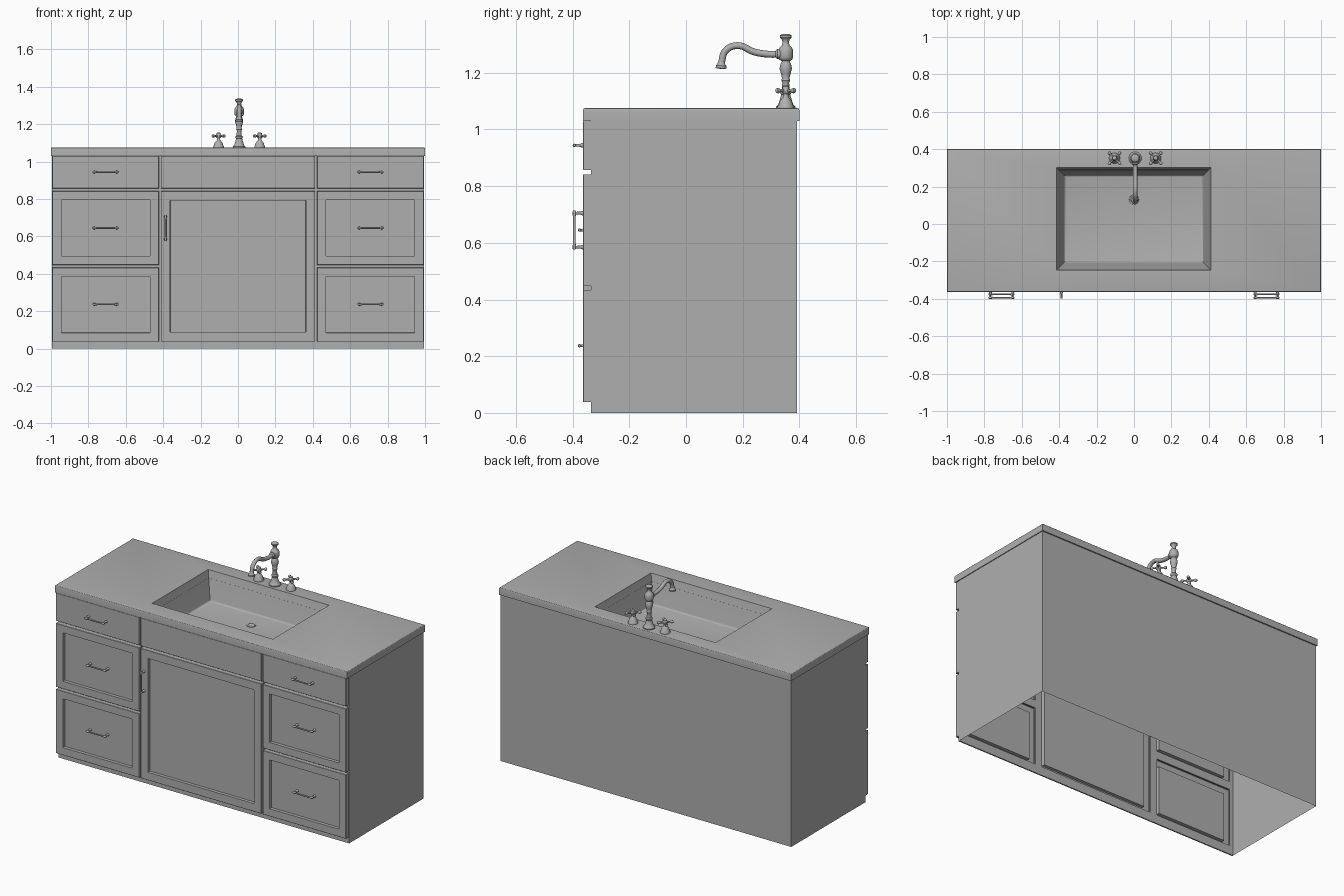
import bpy, bmesh, math
from mathutils import Vector

if "Cube" in bpy.data.objects:
    bpy.data.objects.remove(bpy.data.objects["Cube"])

# Darker grey for every part
GREY = bpy.data.materials.new("dark_grey")
GREY.diffuse_color = (0.43, 0.43, 0.43, 1)
GREY.use_nodes = True
GREY.node_tree.nodes["Principled BSDF"].inputs["Base Color"].default_value = GREY.diffuse_color


def finish(name, bm, smooth=False):
    me = bpy.data.meshes.new(name)
    bm.to_mesh(me)
    bm.free()
    me.materials.append(GREY)
    ob = bpy.data.objects.new(name, me)
    bpy.context.collection.objects.link(ob)
    if smooth:
        bpy.ops.object.select_all(action='DESELECT')
        ob.select_set(True)
        bpy.context.view_layer.objects.active = ob
        bpy.ops.object.shade_smooth_by_angle(angle=math.radians(40))
    return ob


def loft(name, loops, front=False):
    """Join rectangles (u0, u1, v0, v1, w) in order and cap the last one."""
    bm = bmesh.new()
    prev = None
    for u0, u1, v0, v1, w in loops:
        ring = [bm.verts.new((u, w, v) if front else (u, v, w))
                for u, v in ((u0, v0), (u1, v0), (u1, v1), (u0, v1))]
        if prev:
            for i in range(4):
                j = (i + 1) % 4
                bm.faces.new((prev[i], prev[j], ring[j], ring[i]))
        prev = ring
    bm.faces.new(prev)
    return finish(name, bm, not front)


def lathe(bm, profile, origin, direction=(0, 0, 1), seg=24):
    """Spin (radius, height) points round an axis."""
    rot = Vector((0, 0, 1)).rotation_difference(Vector(direction)).to_matrix()
    rings = []
    for r, h in profile:
        n = 1 if r == 0 else seg
        rings.append([bm.verts.new(Vector(origin) + rot @ Vector(
            (r * math.cos(math.tau * i / seg), r * math.sin(math.tau * i / seg), h)))
            for i in range(n)])
    for a, b in zip(rings, rings[1:]):
        for i in range(seg):
            j = (i + 1) % seg
            q = [a[i % len(a)], a[j % len(a)], b[j % len(b)], b[i % len(b)]]
            bm.faces.new(list(dict.fromkeys(q)))


def box(bm, x0, x1, y0, y1, z0, z1):
    geo = bmesh.ops.create_cube(bm, size=1)
    for v in geo['verts']:
        v.co = ((x0 + x1) / 2 + v.co.x * (x1 - x0), (y0 + y1) / 2 + v.co.y * (y1 - y0),
                (z0 + z1) / 2 + v.co.z * (z1 - z0))


# Cabinet shell: sides and back, open underneath
bm = bmesh.new()
plan = [(0.995, -0.335), (0.995, 0.392), (-0.995, 0.392), (-0.995, -0.335)]
low = [bm.verts.new((x, y, 0)) for x, y in plan]
high = [bm.verts.new((x, y, 1.031)) for x, y in plan]
for i in range(3):
    bm.faces.new((low[i], low[i + 1], high[i + 1], high[i]))
finish("cabinet_shell", bm)

# Face frame behind the gaps, with toe rail
bm = bmesh.new()
F = (-0.335, -0.327)
for s in (-1, 1):
    for a, b in ((0.393, 0.443), (0.97, 0.9945)):
        box(bm, min(s * a, s * b), max(s * a, s * b), *F, 0, 1.03)
for a, b in ((-0.97, -0.443), (-0.393, 0.393), (0.443, 0.97)):
    rails = [(0, 0.055), (0.825, 0.875), (1.01, 1.03)]
    if abs(a + b) > 0.1:
        rails.append((0.416, 0.466))
    for z0, z1 in rails:
        box(bm, a, b, *F, z0, z1)
finish("face_frame", bm)


# Countertop with sunken basin, floor edge softly rounded
def inset(d, z):
    return (-1 + d, 1 - d, -0.363 + d, 0.4 - d, z)

def bowl(d, depth):
    return (-0.415 + d, 0.412 - d, -0.247 + d, 0.302 - d, 1.075 - depth)

loft("countertop_basin", [bowl(0.012, 0.045), inset(0, 1.03), inset(0, 1.068),
                          inset(0.001, 1.072), inset(0.003, 1.0742), inset(0.006, 1.075),
                          bowl(0, 0), bowl(0.04, 0.158), bowl(0.042, 0.164),
                          bowl(0.046, 0.168), bowl(0.053, 0.17)])

# Drain ring
bm = bmesh.new()
lathe(bm, [(0.026, 0), (0.025, 0.003), (0.018, 0.004), (0.014, 0.001), (0, 0.001)], (0, 0.13, 0.905))
finish("drain", bm, True)


# Door and drawer fronts
def panel(name, x0, x1, z0, z1, recess=None):
    def ins(d, y):
        return (x0 + d, x1 - d, z0 + d, z1 - d, y)
    loops = [ins(0, -0.335), ins(0, -0.3615), ins(0.0015, -0.363)]
    if recess:
        loops += [ins(recess, -0.363), ins(recess + 0.001, -0.345)]
    loft(name, loops, True)


# Bar pulls
def pull(name, x, y, z, axis):
    bm = bmesh.new()
    c, a = Vector((x, y, z)), Vector(axis)
    bar = c + Vector((0, -0.031, 0))
    lathe(bm, [(0, 0), (0.004, 0), (0.0058, 0.003), (0.0058, 0.016), (0.0045, 0.022), (0.0045, 0.116),
               (0.0058, 0.122), (0.0058, 0.135), (0.004, 0.138), (0, 0.138)], bar - a * 0.069, a, 12)
    for s in (-1, 1):
        lathe(bm, [(0.008, 0), (0.008, 0.004), (0.005, 0.01), (0.0045, 0.031)],
              c + a * 0.06 * s, (0, -1, 0), 12)
    finish(name, bm, True)


for side, s in (("left", -1), ("right", 1)):
    x0, x1 = sorted((s * 0.423, s * 0.992))
    for row, z0, z1, rec, hz in (("top", 0.857, 1.03, None, 0.944),
                                 ("middle", 0.448, 0.842, 0.047, 0.645),
                                 ("bottom", 0.038, 0.434, 0.047, 0.237)):
        panel(f"{side}_{row}_drawer", x0, x1, z0, z1, rec)
        pull(f"{side}_{row}_pull", s * 0.708, -0.345 if rec else -0.363, hz, (1, 0, 0))
panel("center_false_front", -0.413, 0.413, 0.857, 1.03)
panel("center_door", -0.413, 0.413, 0.038, 0.842, 0.05)
pull("door_pull", -0.388, -0.363, 0.645, (0, 0, 1))

# Faucet column
CX, CY, CZ = 0.006, 0.352, 1.075
bm = bmesh.new()
lathe(bm, [(0, 0), (0.034, 0), (0.034, 0.006), (0.027, 0.012), (0.021, 0.03), (0.016, 0.048),
           (0.02, 0.054), (0.02, 0.06), (0.014, 0.066), (0.012, 0.09), (0.016, 0.098), (0.013, 0.106),
           (0.017, 0.122), (0.022, 0.14), (0.019, 0.155), (0.014, 0.166), (0.023, 0.172),
           (0.026, 0.18), (0.026, 0.203), (0.022, 0.214), (0.013, 0.222), (0.011, 0.235),
           (0.015, 0.244), (0.021, 0.25), (0.021, 0.257), (0.014, 0.261), (0, 0.262)], (CX, CY, CZ))
# collar at the spout root and flared nozzle
lathe(bm, [(0.018, 0.01), (0.018, 0.03), (0.012, 0.036)], (CX, CY, 1.266), (0, -1, 0))
lathe(bm, [(0.012, 0), (0.014, 0.01), (0.019, 0.015), (0.019, 0.024), (0.013, 0.026), (0, 0.022)],
      (CX, 0.125, 1.24), (0, -0.05, -1))
finish("faucet_column", bm, True)

# Curved spout
cu = bpy.data.curves.new("faucet_spout", 'CURVE')
cu.dimensions = '3D'
cu.bevel_depth = 0.012
cu.bevel_resolution = 4
cu.resolution_u = 8
cu.materials.append(GREY)
path = [(0.345, 1.266), (0.285, 1.266), (0.24, 1.274), (0.183, 1.296), (0.14, 1.278), (0.124, 1.232)]
sp = cu.splines.new('BEZIER')
sp.bezier_points.add(len(path) - 1)
for p, (y, z) in zip(sp.bezier_points, path):
    p.co = (CX, y, z)
    p.handle_left_type = p.handle_right_type = 'AUTO'
spout = bpy.data.objects.new("faucet_spout", cu)
bpy.context.collection.objects.link(spout)
bpy.ops.object.select_all(action='DESELECT')
spout.select_set(True)
bpy.context.view_layer.objects.active = spout
bpy.ops.object.convert(target='MESH')

# Cross taps
for side, s in (("left", -1), ("right", 1)):
    bm = bmesh.new()
    o = Vector((CX + s * 0.11, CY, CZ))
    lathe(bm, [(0, 0), (0.029, 0), (0.029, 0.006), (0.025, 0.012), (0.022, 0.024), (0.014, 0.034),
               (0.009, 0.04), (0.009, 0.05), (0.014, 0.055), (0.015, 0.066), (0.011, 0.072),
               (0.011, 0.077), (0.006, 0.081), (0, 0.082)], o)
    for k in range(4):
        a = math.radians(45 + 90 * k)
        lathe(bm, [(0.006, 0.008), (0.0045, 0.022), (0.005, 0.029), (0.0085, 0.034), (0.0095, 0.039),
                   (0.0075, 0.045), (0, 0.048)], o + Vector((0, 0, 0.062)),
              (math.cos(a), math.sin(a), 0), 12)
    finish(f"{side}_tap", bm, True)
